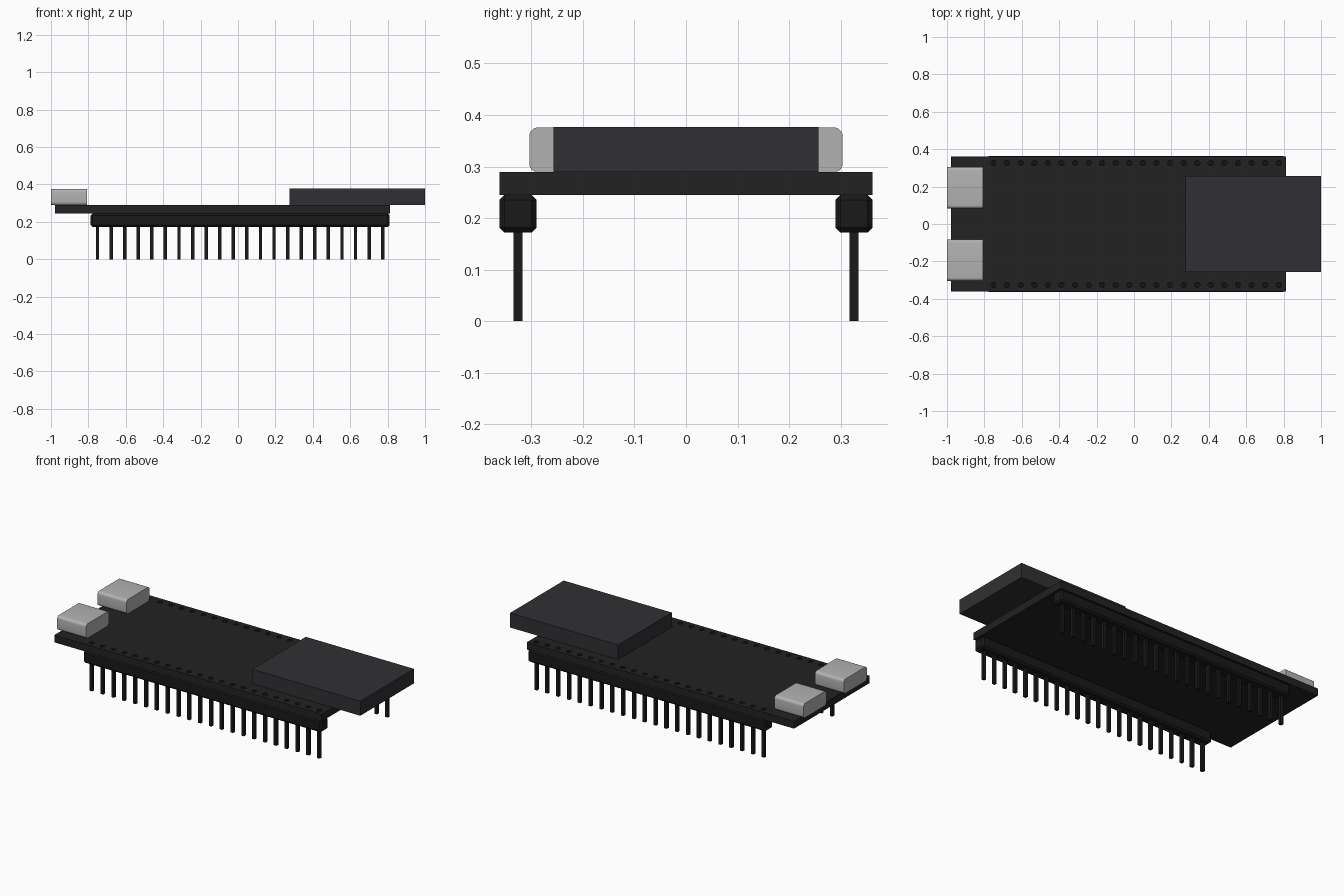
import bpy, bmesh
from mathutils import Matrix, Vector

if "Cube" in bpy.data.objects:
    bpy.data.objects.remove(bpy.data.objects["Cube"])

PITCH, COUNT, X0, ROW_Y = 0.0726, 22, -0.751, 0.326
BOARD_LO, BOARD_HI = 0.245, 0.289


def material(name, rgb):
    m = bpy.data.materials.new(name)
    m.diffuse_color = (*rgb, 1)
    m.use_nodes = True
    m.node_tree.nodes["Principled BSDF"].inputs["Base Color"].default_value = m.diffuse_color
    return m


def add_box(bm, lo, hi):
    lo, hi = Vector(lo), Vector(hi)
    mat = Matrix.Translation((lo + hi) / 2) @ Matrix.Diagonal((*(hi - lo), 1))
    return bmesh.ops.create_cube(bm, size=1, matrix=mat)["verts"]


def finish(bm, name, mat=None):
    me = bpy.data.meshes.new(name)
    bm.to_mesh(me)
    bm.free()
    ob = bpy.data.objects.new(name, me)
    bpy.context.collection.objects.link(ob)
    if mat:
        me.materials.append(mat)
    return ob


def box(name, lo, hi, mat):
    bm = bmesh.new()
    add_box(bm, lo, hi)
    return finish(bm, name, mat)


board_mat = material("board_black", (0.016, 0.016, 0.016))
module_mat = material("module_dark", (0.03, 0.028, 0.033))
plastic_mat = material("header_black", (0.01, 0.01, 0.01))
metal_mat = material("connector_metal", (0.45, 0.45, 0.45))

# Circuit board with two rows of drilled holes
board = box("circuit_board", (-0.978, -0.362, BOARD_LO), (0.814, 0.362, BOARD_HI), board_mat)
bm = bmesh.new()
for s in (-1, 1):
    for i in range(COUNT):
        at = Matrix.Translation((X0 + i * PITCH, s * ROW_Y, 0.267))
        bmesh.ops.create_cone(bm, cap_ends=True, segments=16, radius1=0.0145,
                              radius2=0.0145, depth=0.1, matrix=at)
cutter = finish(bm, "hole_cutter", plastic_mat)
cutter.hide_render = True
cutter.hide_viewport = True
cutter.display_type = 'WIRE'
holes = board.modifiers.new("holes", 'BOOLEAN')
holes.operation = 'DIFFERENCE'
holes.solver = 'EXACT'
holes.object = cutter

# Radio module overhanging the right end
box("radio_module", (0.275, -0.257, BOARD_HI), (1.0, 0.257, 0.377), module_mat)

for s, side in ((-1, "front"), (1, "back")):
    # Header strip with chamfered edges
    strip = box(side + "_header", (X0 - PITCH / 2, s * ROW_Y - PITCH / 2, 0.172),
                (X0 + (COUNT - 0.5) * PITCH, s * ROW_Y + PITCH / 2, BOARD_LO), plastic_mat)
    bev = strip.modifiers.new("chamfer", 'BEVEL')
    bev.width, bev.segments = 0.01, 1

    # Square pins
    bm = bmesh.new()
    for i in range(COUNT):
        x = X0 + i * PITCH
        add_box(bm, (x - 0.009, s * ROW_Y - 0.009, 0), (x + 0.009, s * ROW_Y + 0.009, 0.284))
    finish(bm, side + "_pins", plastic_mat)

    # Socket shell, rounded along its length
    y0, y1 = sorted((s * 0.083, s * 0.304))
    bm = bmesh.new()
    add_box(bm, (-1.0, y0, BOARD_HI), (-0.806, y1, 0.376))
    edges = [e for e in bm.edges if abs(e.verts[0].co.x - e.verts[1].co.x) > 0.1]
    bmesh.ops.bevel(bm, geom=edges, offset=0.017, segments=5, profile=0.5, affect='EDGES')
    shell = finish(bm, side + "_socket", metal_mat)
    bpy.ops.object.select_all(action='DESELECT')
    shell.select_set(True)
    bpy.context.view_layer.objects.active = shell
    bpy.ops.object.shade_smooth_by_angle()
